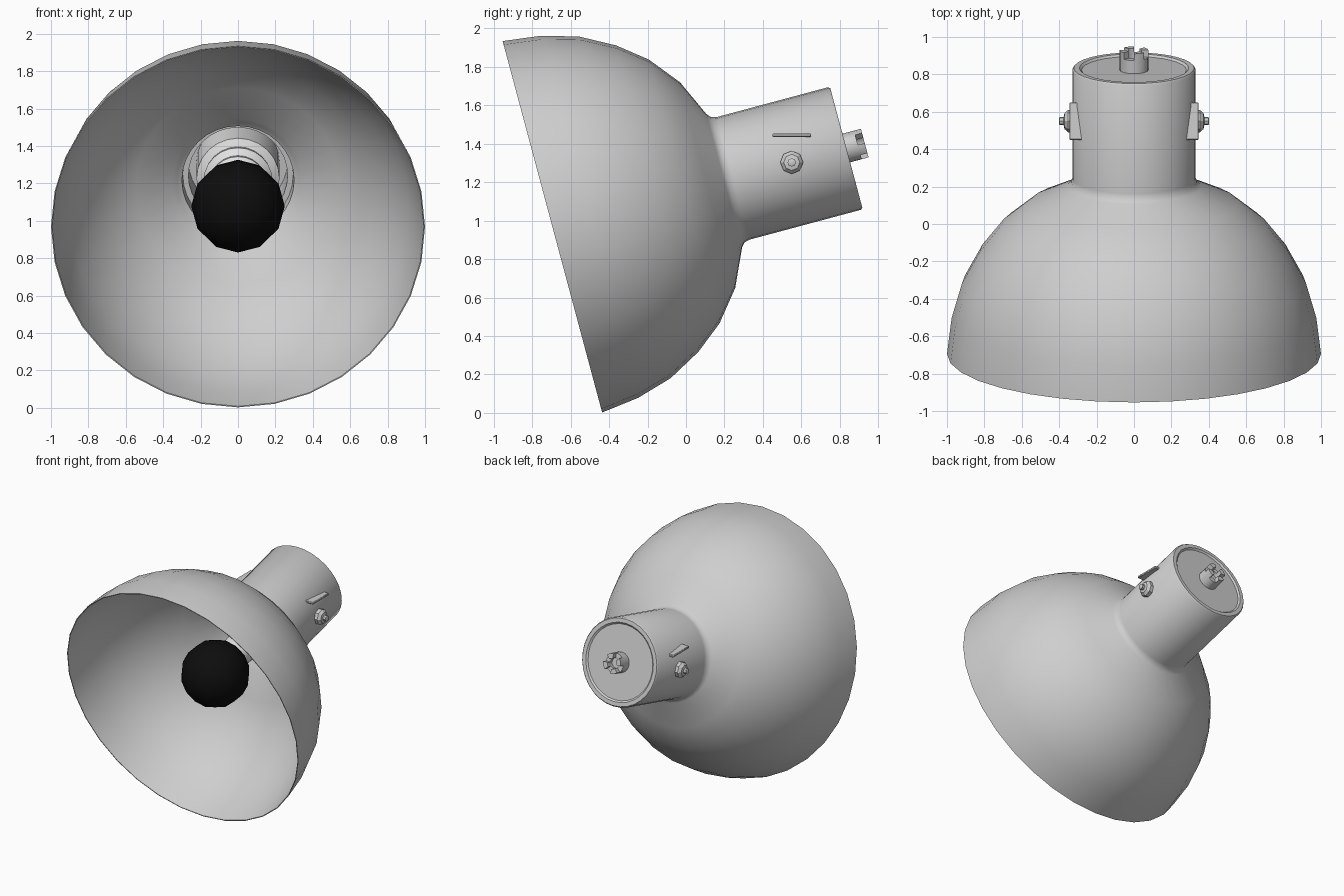
import bpy, bmesh
from math import radians, pi, cos, sin
from mathutils import Matrix

cube = bpy.data.objects.get("Cube")
if cube:
    bpy.data.objects.remove(cube)


def material(name, value):
    mat = bpy.data.materials.new(name)
    mat.use_nodes = True
    colour = (value, value, value, 1)
    mat.diffuse_color = colour
    mat.node_tree.nodes["Principled BSDF"].inputs["Base Color"].default_value = colour
    return mat


GREY = material("warm grey metal", 0.62)
PALE = material("pale socket", 0.75)
BLACK = material("black bulb", 0.004)

# Lamp axis: local z runs from the shade opening back to the socket end
TILT = Matrix.Translation((0, -0.695, 0.968)) @ Matrix.Rotation(radians(-75), 4, "X")


def finish(name, bm, mat, matrix, angle=40):
    bmesh.ops.remove_doubles(bm, verts=bm.verts, dist=0.0001)
    bmesh.ops.recalc_face_normals(bm, faces=bm.faces)
    mesh = bpy.data.meshes.new(name)
    bm.to_mesh(mesh)
    bm.free()
    mesh.materials.append(mat)
    obj = bpy.data.objects.new(name, mesh)
    obj.matrix_world = matrix
    bpy.context.collection.objects.link(obj)
    bpy.ops.object.select_all(action="DESELECT")
    obj.select_set(True)
    bpy.context.view_layer.objects.active = obj
    bpy.ops.object.shade_smooth_by_angle(angle=radians(angle))
    return obj


def lathe(profile, segments):
    """Spin (height, radius) points about local z; returns bmesh."""
    bm = bmesh.new()
    rings = [[bm.verts.new((r * cos(2 * pi * i / segments), r * sin(2 * pi * i / segments), h))
              for i in range(segments)] for h, r in profile]
    for a, b in zip(rings, rings[1:]):
        for i in range(segments):
            j = (i + 1) % segments
            bm.faces.new((a[i], a[j], b[j], b[i]))
    return bm


# Dome shade and rear housing: one thin shell
dome = [(0, 1), (0.2, 0.975), (0.39, 0.92), (0.565, 0.825), (0.71, 0.71),
        (0.836, 0.554), (0.925, 0.36)]
housing = [(0.945, 0.337), (0.975, 0.33), (1.573, 0.33), (1.583, 0.322),
           (1.583, 0.292), (1.572, 0.28), (1.572, 0)]
lining = [(0.0, 0.994)] + [(h - 0.008, r - 0.008) for h, r in dome[1:]]
throat = [(0.945, 0.325), (0.96, 0.3), (1.06, 0.295), (1.06, 0.265), (1.35, 0.265), (1.35, 0)]
shell = housing[::-1] + dome[::-1] + lining + throat
finish("shade_and_housing", lathe(shell, 32), GREY, TILT)

# Stepped bulb holder inside the throat
holder = [(0.6, 0), (0.6, 0.11), (0.84, 0.125), (0.87, 0.155), (0.91, 0.15),
          (0.94, 0.185), (0.98, 0.18), (1.0, 0.222), (1.34, 0.222), (1.34, 0)]
finish("bulb_holder", lathe(holder, 24), PALE, TILT)

# Round bulb
bm = bmesh.new()
bmesh.ops.create_uvsphere(bm, u_segments=12, v_segments=8, radius=0.25)
finish("bulb", bm, BLACK, TILT @ Matrix.Translation((0, 0, 0.425)))

# Cable gland at the back, with four raised teeth round its end
bm = lathe([(1.56, 0), (1.56, 0.077), (1.645, 0.077), (1.645, 0.04), (1.62, 0.04), (1.62, 0)], 16)
bm.faces.ensure_lookup_table()
teeth = [bm.faces[2 * 16 + i] for i in range(16) if i % 4 < 2]
grown = bmesh.ops.extrude_face_region(bm, geom=teeth)["geom"]
bmesh.ops.translate(bm, vec=(0, 0, 0.037),
                    verts=[g for g in grown if isinstance(g, bmesh.types.BMVert)])
bmesh.ops.delete(bm, geom=teeth, context="FACES")
finish("cable_gland", bm, GREY, TILT)

# Side screws and rods, one of each per side
for side, sign in (("left", 1), ("right", -1)):
    outward = Matrix.Rotation(sign * pi / 2, 4, "Y")
    screw = [(0.31, 0), (0.31, 0.06), (0.352, 0.06), (0.372, 0.042), (0.376, 0.022),
             (0.398, 0.022), (0.402, 0.012), (0.402, 0)]
    finish(side + "_screw", lathe(screw, 8), GREY,
           Matrix.Translation((0, 0.55, 1.303)) @ outward, 25)

    bm = bmesh.new()
    bmesh.ops.create_cube(bm, size=1)
    bmesh.ops.scale(bm, vec=(0.07, 0.2, 0.018), verts=bm.verts)
    bmesh.ops.bevel(bm, geom=bm.edges[:], offset=0.004, segments=1, affect="EDGES")
    finish(side + "_rod", bm, GREY, Matrix.Translation((sign * 0.31, 0.55, 1.445)))
